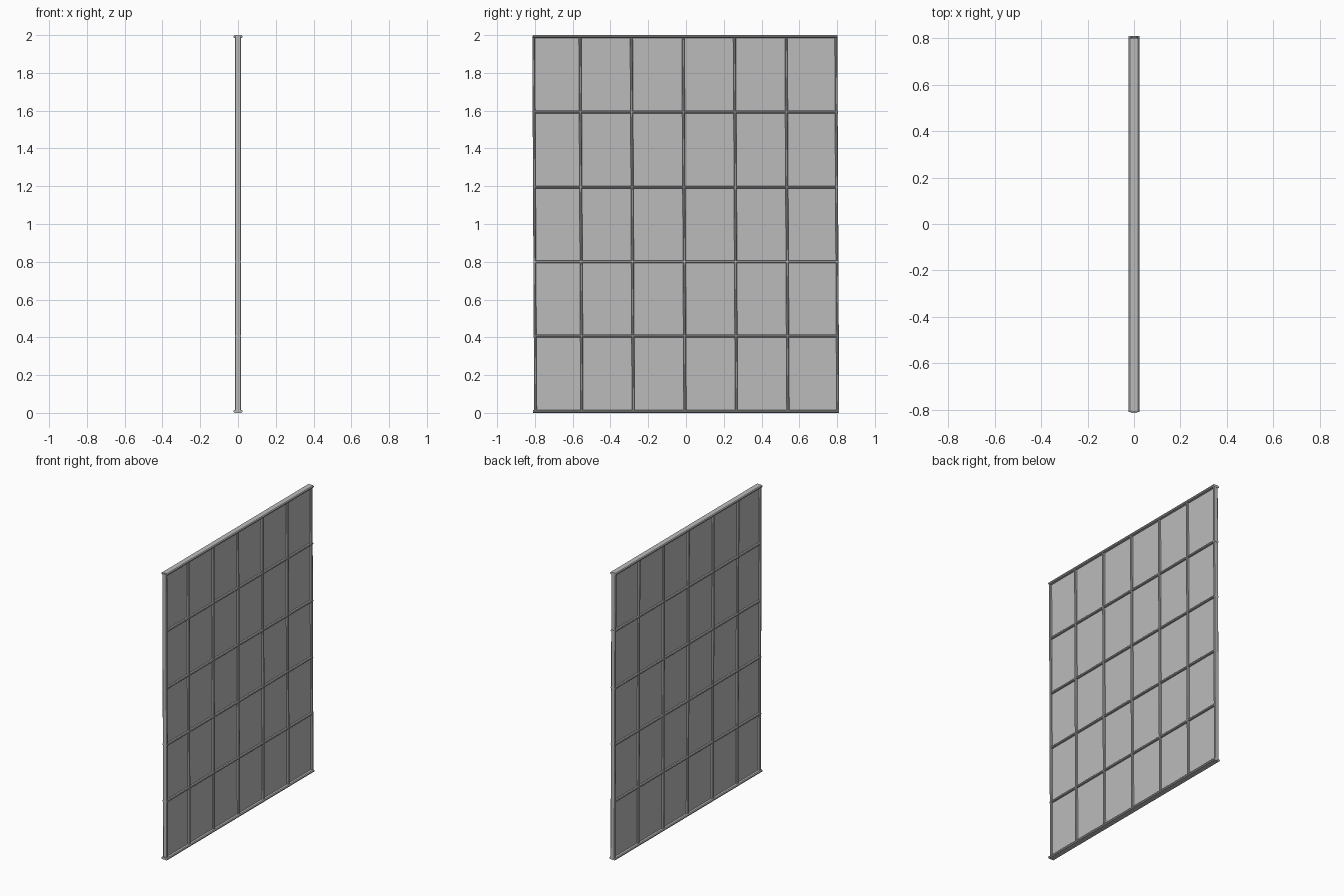
import bpy
import bmesh
from mathutils import Vector

cube = bpy.data.objects.get("Cube")
if cube:
    bpy.data.objects.remove(cube, do_unlink=True)

grey = bpy.data.materials.new("neutral_grey")
grey.use_nodes = True
COLOUR = (0.5, 0.5, 0.5, 1)
grey.diffuse_color = COLOUR
grey.node_tree.nodes["Principled BSDF"].inputs["Base Color"].default_value = COLOUR


def make_object(name, bm):
    bmesh.ops.recalc_face_normals(bm, faces=bm.faces)
    mesh = bpy.data.meshes.new(name)
    bm.to_mesh(mesh)
    bm.free()
    mesh.materials.append(grey)
    obj = bpy.data.objects.new(name, mesh)
    bpy.context.collection.objects.link(obj)
    return obj


def bar(name, start, end, depth, width, chamfer):
    """Chamfered bar between two (y, z) points; depth runs along x."""
    a, b = Vector((0, *start)), Vector((0, *end))
    side = (b - a).normalized().cross(Vector((1, 0, 0)))
    d, w = depth / 2, width / 2
    c = chamfer
    section = [(d, w - c), (d - c, w), (c - d, w), (-d, w - c),
               (-d, c - w), (c - d, -w), (d - c, -w), (d, c - w)]
    bm = bmesh.new()
    rings = [[bm.verts.new(p + Vector((x, 0, 0)) + side * s) for x, s in section]
             for p in (a, b)]
    for i in range(8):
        j = (i + 1) % 8
        bm.faces.new((rings[0][i], rings[0][j], rings[1][j], rings[1][i]))
    for ring in rings:
        bm.faces.new(ring)
    return make_object(name, bm)


# Thin panel behind the grid
bm = bmesh.new()
bmesh.ops.create_cube(bm, size=1)
for v in bm.verts:
    v.co = (v.co.x * 0.006, v.co.y * 1.6, 1 + v.co.z * 1.98)
make_object("panel", bm)

# Upright bars, each leaning slightly
for i, y in enumerate((-0.802, -0.556, -0.284, -0.010, 0.262, 0.535, 0.799)):
    bar(f"upright_bar_{i + 1}", (y + 0.005, 0.008), (y - 0.005, 1.992),
        0.034, 0.014, 0.004)

# Cross bars between the rows
for i, z in enumerate((0.407, 0.8, 1.195, 1.593)):
    bar(f"cross_bar_{i + 1}", (-0.807, z), (0.805, z), 0.034, 0.014, 0.004)

# Wider rails closing the top and bottom
bar("bottom_rail", (-0.81, 0.008), (0.81, 0.008), 0.046, 0.016, 0.005)
bar("top_rail", (-0.81, 1.992), (0.803, 1.992), 0.046, 0.016, 0.005)
